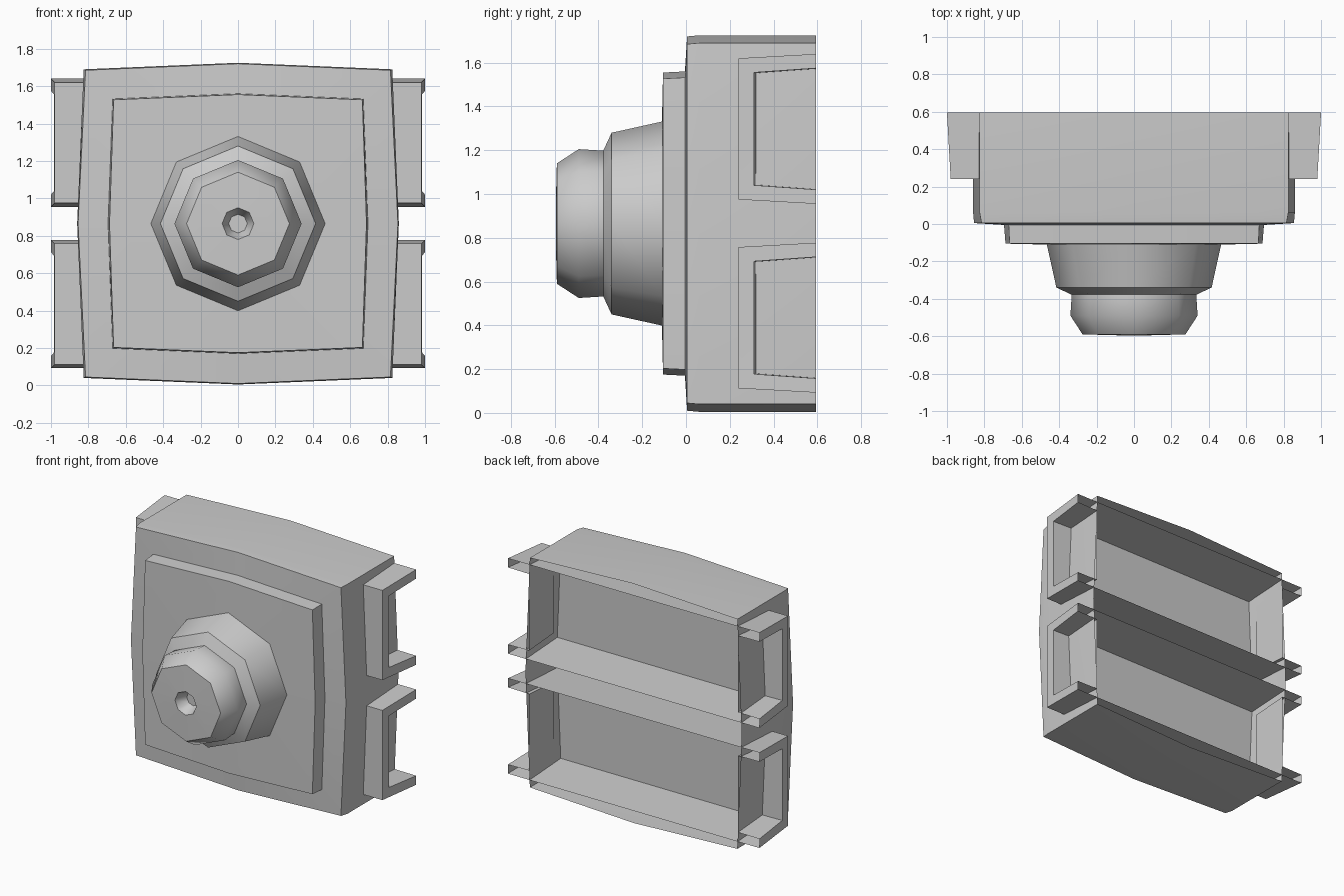
import bpy, math
from math import sin, cos, pi

if "Cube" in bpy.data.objects:
    bpy.data.objects.remove(bpy.data.objects["Cube"])

ZC = 0.865  # height of the central axis


def make(name, loops, closed, cap_ends, angle):
    """Loft matching loops into one mesh object."""
    n = len(loops[0])
    verts = [p for loop in loops for p in loop]
    faces = []
    for i in range(len(loops) - 1):
        for k in range(n if closed else n - 1):
            a, b = i * n + k, i * n + (k + 1) % n
            faces.append((a, b, b + n, a + n))
    if cap_ends[0]:
        faces.append(tuple(reversed(range(n))))
    if cap_ends[1]:
        faces.append(tuple(range(len(verts) - n, len(verts))))
    me = bpy.data.meshes.new(name)
    me.from_pydata(verts, [], faces)
    me.update()
    ob = bpy.data.objects.new(name, me)
    bpy.context.collection.objects.link(ob)
    bpy.ops.object.select_all(action='DESELECT')
    ob.select_set(True)
    bpy.context.view_layer.objects.active = ob
    bpy.ops.object.shade_smooth_by_angle(angle=math.radians(angle))
    return ob


def plate(y, mx, mz, cx, cz):
    """Bulging square: middles at mx / mz, corners at cx, cz."""
    return [(x, y, ZC + z) for x, z in (
        (mx, 0), (cx, cz), (0, mz), (-cx, cz),
        (-mx, 0), (-cx, -cz), (0, -mz), (cx, -cz))]


def ring(y, r):
    """Octagon around the central axis."""
    return [(r * cos(k * pi / 4), y, ZC + r * sin(k * pi / 4)) for k in range(8)]


# Housing: open-backed bulging shell with a raised front panel
make("housing", [
    plate(0.595, 0.86, 0.86, 0.825, 0.825),
    plate(0.06, 0.86, 0.86, 0.825, 0.825),
    plate(0.005, 0.855, 0.855, 0.815, 0.82),
    plate(-0.005, 0.695, 0.695, 0.67, 0.667),
    plate(-0.105, 0.687, 0.69, 0.665, 0.662),
    ring(-0.11, 0.466),
], True, (False, False), 50)

# Knob: stepped octagonal boss with a small dimple
make("knob", [ring(y, r) for y, r in (
    (-0.11, 0.466), (-0.34, 0.415), (-0.378, 0.333), (-0.49, 0.34),
    (-0.59, 0.275), (-0.595, 0.085), (-0.51, 0.05))],
    True, (False, True), 50)


def c_loop(xf, xb, yf, zc, hf, hb):
    """Open C outline, from the back edge round the front and back again."""
    return [(xb, 0.595, zc + hb), (xf, yf, zc + hf),
            (xf, yf, zc - hf), (xb, 0.595, zc - hb)]


# Channels: open-backed troughs through the housing with recessed ends
for name, zc in (("upper_channel", 1.2975), ("lower_channel", 0.435)):
    half = [c_loop(0.83, 0.83, 0.32, zc, 0.255, 0.275),
            c_loop(0.983, 1.0, 0.31, zc, 0.2575, 0.2775),
            c_loop(0.98, 1.0, 0.24, zc, 0.3225, 0.3425)]
    other = [[(-x, y, z) for x, y, z in loop] for loop in reversed(half)]
    make(name, half + other, False, (True, True), 50)
